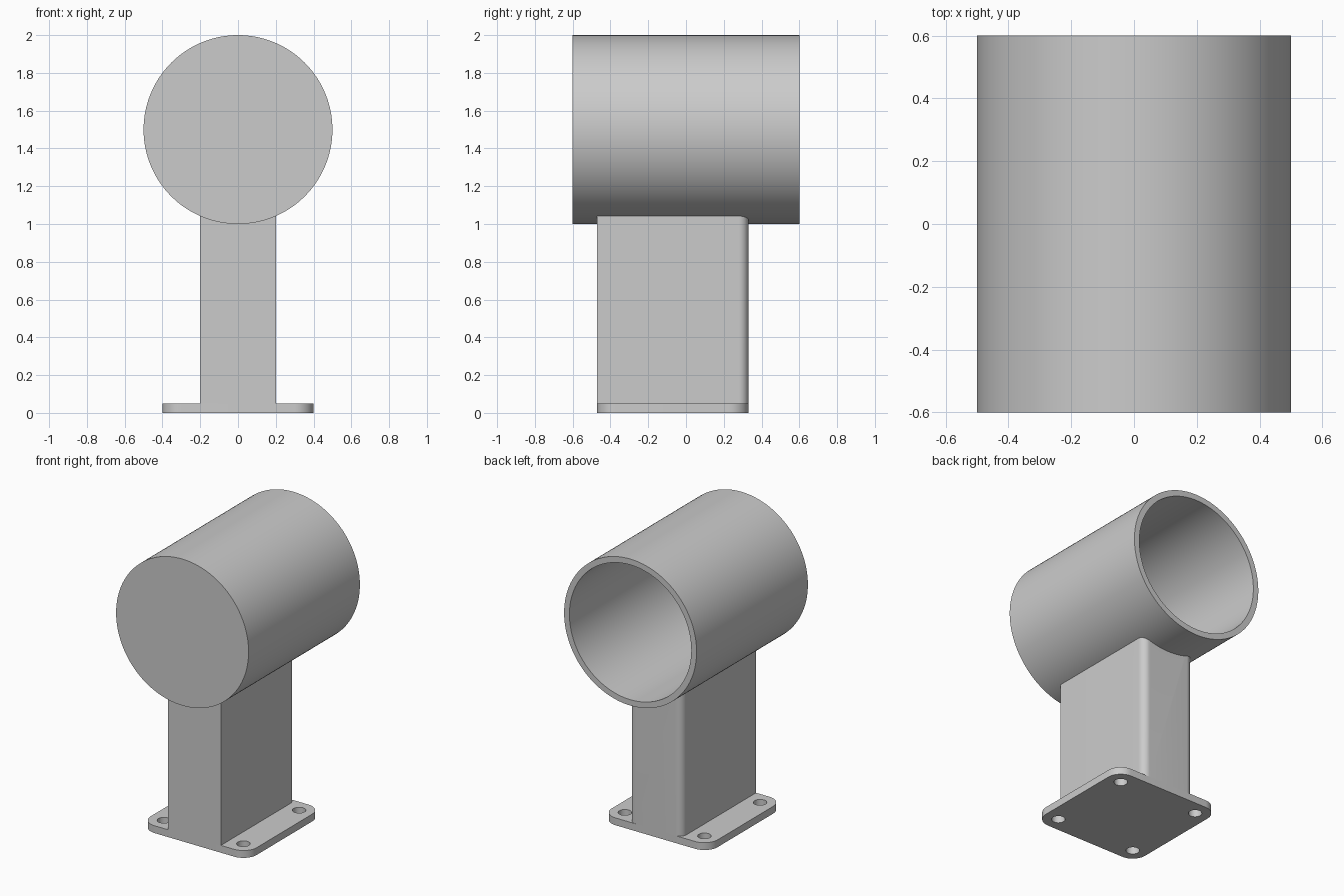
import bpy, bmesh, math
from mathutils import Matrix, Vector

cube = bpy.data.objects.get("Cube")
if cube:
    bpy.data.objects.remove(cube, do_unlink=True)

grey = bpy.data.materials.new("plain grey")
grey.use_nodes = True
grey.diffuse_color = (0.6, 0.6, 0.6, 1)
grey.node_tree.nodes["Principled BSDF"].inputs["Base Color"].default_value = (0.6, 0.6, 0.6, 1)

TUBE_Z, TUBE_R, TUBE_INNER, HALF_LEN, WALL = 1.5, 0.5, 0.46, 0.6, 0.04
FOOT_Y, FOOT_HALF, FOOT_TOP = -0.07, 0.4, 0.05


def make_object(name, bm):
    bmesh.ops.recalc_face_normals(bm, faces=bm.faces[:])
    mesh = bpy.data.meshes.new(name)
    bm.to_mesh(mesh)
    bm.free()
    mesh.materials.append(grey)
    obj = bpy.data.objects.new(name, mesh)
    bpy.context.collection.objects.link(obj)
    return obj


def activate(obj):
    bpy.ops.object.select_all(action='DESELECT')
    obj.select_set(True)
    bpy.context.view_layer.objects.active = obj


def smooth(obj):
    activate(obj)
    bpy.ops.object.shade_smooth_by_angle(angle=math.radians(30))


def cut(obj, cutter):
    cutter.hide_render = True
    mod = obj.modifiers.new("cut", 'BOOLEAN')
    mod.operation = 'DIFFERENCE'
    mod.solver = 'EXACT'
    mod.object = cutter
    activate(obj)
    bpy.ops.object.modifier_apply(modifier=mod.name)
    bpy.data.objects.remove(cutter, do_unlink=True)


def rounded_block(name, half_x, half_y, z0, z1, front_r, back_r, steps=12):
    """Upright block whose front and back corners may be rounded."""
    corners = [(1, 1, back_r), (-1, 1, back_r), (-1, -1, front_r), (1, -1, front_r)]
    bm = bmesh.new()
    verts = []
    for i, (sx, sy, r) in enumerate(corners):
        for k in range(steps + 1 if r else 1):
            a = (i + k / steps) * math.pi / 2
            verts.append(bm.verts.new((sx * (half_x - r) + r * math.cos(a),
                                       FOOT_Y + sy * (half_y - r) + r * math.sin(a), z0)))
    face = bm.faces.new(verts)
    ext = bmesh.ops.extrude_face_region(bm, geom=[face])
    top = [v for v in ext["geom"] if isinstance(v, bmesh.types.BMVert)]
    bmesh.ops.translate(bm, verts=top, vec=(0, 0, z1 - z0))
    return make_object(name, bm)


# Tube: closed at the front, open at the back
bm = bmesh.new()
profile = [(0, -HALF_LEN), (TUBE_R, -HALF_LEN), (TUBE_R, HALF_LEN),
           (TUBE_INNER, HALF_LEN), (TUBE_INNER, WALL - HALF_LEN), (0, WALL - HALF_LEN)]
points = [bm.verts.new((x, y, TUBE_Z)) for x, y in profile]
edges = [bm.edges.new(pair) for pair in zip(points, points[1:])]
bmesh.ops.spin(bm, geom=points + edges, cent=(0, 0, TUBE_Z), axis=(0, 1, 0),
               angle=math.tau, steps=128, use_merge=False)
bmesh.ops.remove_doubles(bm, verts=bm.verts[:], dist=0.0001)
smooth(make_object("tube", bm))

# Post: square front edges, rounded back edges, top shaped to the tube
post = rounded_block("post", 0.2, FOOT_HALF, FOOT_TOP, 1.2, 0, 0.05)
bm = bmesh.new()
bmesh.ops.create_cone(bm, cap_ends=True, segments=128, radius1=0.48, radius2=0.48, depth=2,
                      matrix=Matrix.Translation((0, 0, TUBE_Z)) @ Matrix.Rotation(math.pi / 2, 4, 'X'))
cut(post, make_object("saddle_cutter", bm))
smooth(post)

# Foot plate with four screw holes
foot = rounded_block("foot_plate", FOOT_HALF, FOOT_HALF, 0, FOOT_TOP, 0.1, 0.1)
bm = bmesh.new()
for sx in (-1, 1):
    for sy in (-1, 1):
        bmesh.ops.create_cone(bm, cap_ends=True, segments=32, radius1=0.042, radius2=0.042, depth=0.4,
                              matrix=Matrix.Translation(Vector((sx * 0.3, FOOT_Y + sy * 0.3, 0))))
cut(foot, make_object("hole_cutter", bm))
smooth(foot)
